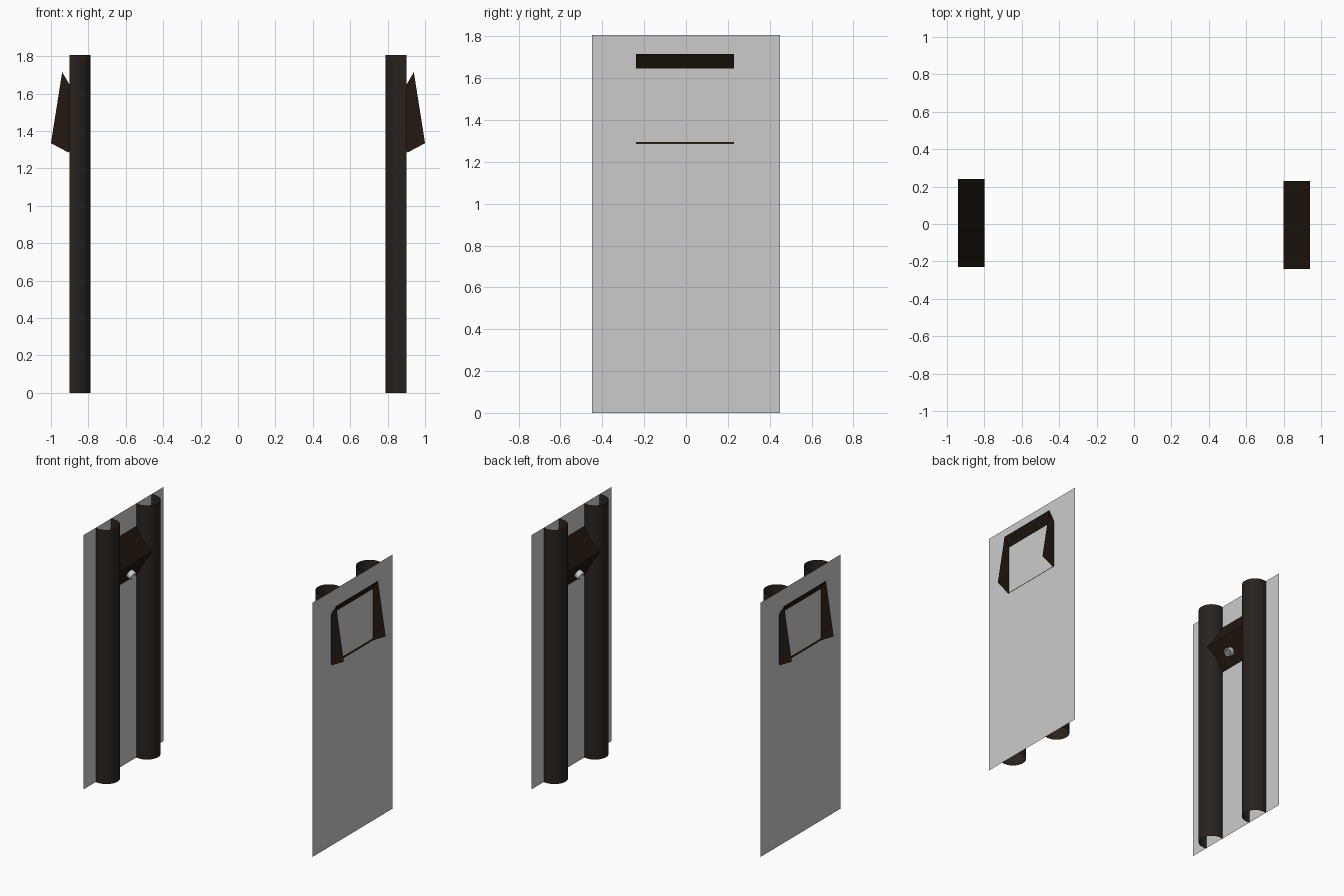
import bpy, bmesh
from math import cos, sin, acos, pi
from mathutils import Vector, Matrix

if "Cube" in bpy.data.objects:
    bpy.data.objects.remove(bpy.data.objects["Cube"])

HEIGHT = 1.807
PANEL_X = 0.9


def material(name, rgb):
    m = bpy.data.materials.new(name)
    m.diffuse_color = (*rgb, 1)
    m.use_nodes = True
    m.node_tree.nodes["Principled BSDF"].inputs["Base Color"].default_value = m.diffuse_color
    return m


tube_mat = material("dark_tube", (0.022, 0.016, 0.013))
box_mat = material("dark_brown", (0.016, 0.009, 0.005))


def build(name, verts, faces, side, mat=None, smooth=False):
    """Make an object; side 1 is the right tower, side -1 is turned half a circle."""
    me = bpy.data.meshes.new(name)
    me.from_pydata(verts, [], faces)
    if side < 0:
        me.transform(Matrix.Rotation(pi, 4, 'Z'))
    if mat:
        me.materials.append(mat)
    ob = bpy.data.objects.new(name, me)
    bpy.context.collection.objects.link(ob)
    if smooth:
        bpy.ops.object.select_all(action='DESELECT')
        ob.select_set(True)
        bpy.context.view_layer.objects.active = ob
        bpy.ops.object.shade_smooth_by_angle(angle=0.6)
    return ob


def tube(name, y, side):
    # open round column, cut off where it meets the panel
    cx, r, n = 0.876, 0.088, 28
    a0 = acos((PANEL_X - cx) / r)
    verts, faces = [], []
    for i in range(n + 1):
        a = a0 + (2 * pi - 2 * a0) * i / n
        p = (cx + r * cos(a), y + r * sin(a))
        verts += [(*p, 0), (*p, HEIGHT)]
    for i in range(n):
        k = 2 * i
        faces.append((k, k + 2, k + 3, k + 1))
    build(name, verts, faces, side, tube_mat, True)


# tilted box profile (x, z): upper outer, lower outer, bottom, inner
PROFILE = [(0.94, 1.715), (1.0, 1.335), (0.906, 1.285), (0.80, 1.475)]


def knob(name, side):
    # small turned knob with a recessed face, on the middle of the inner slope
    c, d = (Vector((x, 0, z)) for x, z in PROFILE[2:])
    axis = (d - c).cross(Vector((0, 1, 0))).normalized()
    if axis.x > 0:
        axis = -axis
    frame = axis.to_track_quat('Z', 'Y')
    centre = (c + d) / 2
    lathe = [(0.030, 0), (0.030, 0.034), (0.021, 0.034), (0.021, 0.020),
             (0.010, 0.020), (0.010, 0.030)]
    n = 24
    verts, faces = [], []
    for r, h in lathe:
        for i in range(n):
            a = 2 * pi * i / n
            verts.append(centre + frame @ Vector((r * cos(a), r * sin(a), h)))
    for j in range(len(lathe) - 1):
        for i in range(n):
            k = (i + 1) % n
            faces.append((j * n + i, j * n + k, (j + 1) * n + k, (j + 1) * n + i))
    faces.append(tuple(range((len(lathe) - 1) * n, len(lathe) * n)))
    build(name, verts, faces, side, None, True)


for side, tag in ((1, "right"), (-1, "left")):
    # flat panel
    build(f"{tag}_panel",
          [(PANEL_X, -0.45, 0), (PANEL_X, 0.45, 0),
           (PANEL_X, 0.45, HEIGHT), (PANEL_X, -0.45, HEIGHT)],
          [(0, 1, 2, 3)], side)
    # columns
    tube(f"{tag}_front_column", -0.228, side)
    tube(f"{tag}_back_column", 0.228, side)
    # tilted housing: two cheeks, top and inner slope, open outwards
    build(f"{tag}_housing",
          [(x, y, z) for y in (-0.24, 0.23) for x, z in PROFILE],
          [(0, 3, 2, 1), (4, 5, 6, 7), (0, 4, 7, 3), (3, 7, 6, 2)], side, box_mat)
    knob(f"{tag}_knob", side)
